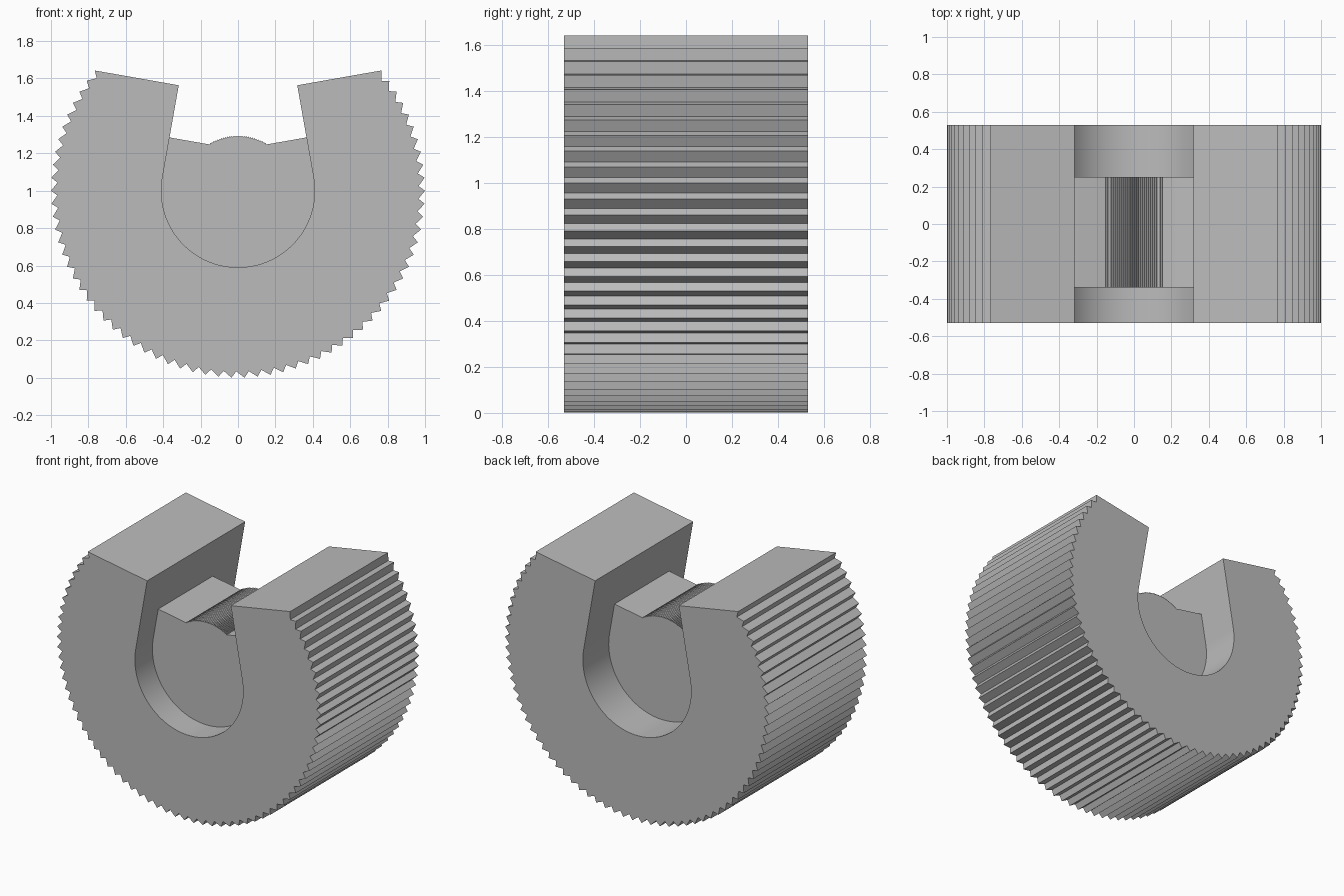
import bpy, bmesh
from math import sin, cos, pi, radians, acos, degrees

old = bpy.data.objects.get("Cube")
if old:
    bpy.data.objects.remove(old, do_unlink=True)

CENTRE = 1.0          # height of the common axis
HALF_LENGTH = 0.53
SLOT_R = 0.41
TILT = 10             # slot walls lean inwards by this many degrees

steel = bpy.data.materials.new("plain_grey")
steel.use_nodes = True
grey = (0.5, 0.5, 0.5, 1)
steel.diffuse_color = grey
steel.node_tree.nodes["Principled BSDF"].inputs["Base Color"].default_value = grey


def polar(r, deg):
    return (r * cos(radians(deg)), CENTRE + r * sin(radians(deg)))


def tilted(u, v):
    """Point in the frame of the leaning right-hand slot wall."""
    c, s = cos(radians(TILT)), sin(radians(TILT))
    return (u * c - v * s, CENTRE + u * s + v * c)


def mirrored(p):
    return (-p[0], p[1])


def arc(r, start, end, steps):
    return [polar(r, start + (end - start) * i / steps) for i in range(steps + 1)]


def extrude_profile(name, points, y0, y1):
    """Extrude a closed x-z outline between two y positions."""
    bm = bmesh.new()
    face = bm.faces.new([bm.verts.new((x, y0, z)) for x, z in points])
    moved = bmesh.ops.extrude_face_region(bm, geom=[face])["geom"]
    bmesh.ops.translate(bm, vec=(0, y1 - y0, 0),
                        verts=[g for g in moved if isinstance(g, bmesh.types.BMVert)])
    bmesh.ops.recalc_face_normals(bm, faces=bm.faces)
    mesh = bpy.data.meshes.new(name)
    bm.to_mesh(mesh)
    bm.free()
    mesh.materials.append(steel)
    obj = bpy.data.objects.new(name, mesh)
    bpy.context.collection.objects.link(obj)
    bpy.ops.object.select_all(action="DESELECT")
    obj.select_set(True)
    bpy.context.view_layer.objects.active = obj
    bpy.ops.object.shade_smooth_by_angle(angle=radians(20))
    return obj


# Ribbed body: saw teeth around the rim, then the tapered slot
rim = []
for deg in range(140, 400, 4):
    rim += [polar(1.0, deg), polar(0.966, deg + 1.45)]
rim.append(polar(1.0, 400))
mouth = tilted(SLOT_R, 0.5)
slot = [mouth] + arc(SLOT_R, TILT, -180 - TILT, 72) + [mirrored(mouth)]
extrude_profile("ribbed_body", rim + slot, -HALF_LENGTH, HALF_LENGTH)

# Web closing the slot: sloped ledges beside a finely ridged hump
HUMP_R, LEDGE, EMBED = 0.295, 0.217, 0.01
ledge_end = tilted(SLOT_R + EMBED, LEDGE)
hump_start = TILT + 90 - degrees(acos(LEDGE / HUMP_R))
ridges = 30
step = (180 - 2 * hump_start) / (2 * ridges)
hump = [polar(HUMP_R - (0.006 if i % 2 else 0), hump_start + i * step)
        for i in range(2 * ridges + 1)]
base = arc(SLOT_R + EMBED, -180 - TILT, TILT, 72)
extrude_profile("centre_web", [ledge_end] + hump + [mirrored(ledge_end)] + base,
                -0.34, 0.25)
